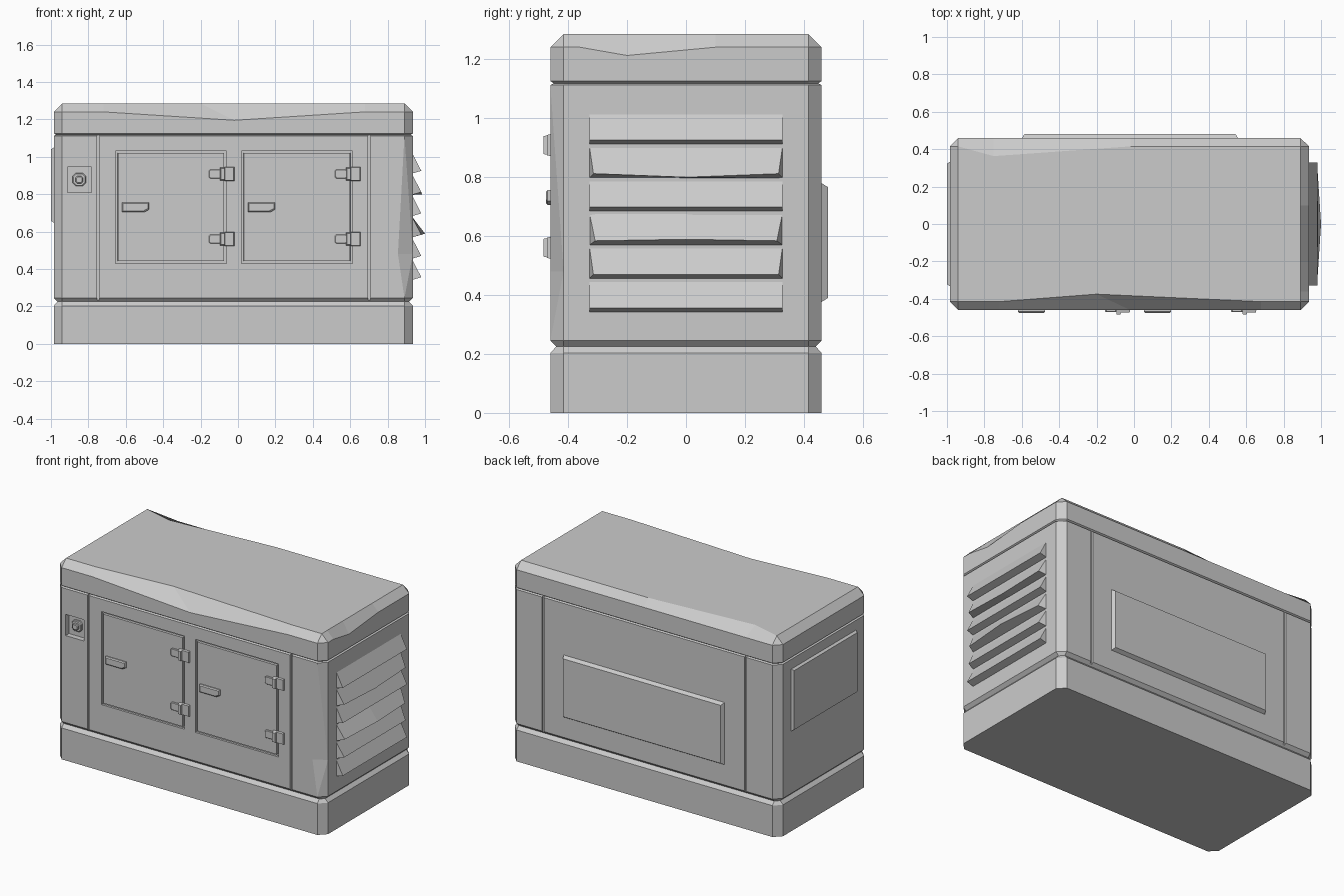
import bpy, bmesh, math

if "Cube" in bpy.data.objects:
    bpy.data.objects.remove(bpy.data.objects["Cube"])

XL, XR, Y, C = -0.985, 0.935, 0.46, 0.045   # cabinet footprint and corner chamfer


def finish(name, bm):
    bmesh.ops.remove_doubles(bm, verts=bm.verts, dist=1e-4)
    bmesh.ops.recalc_face_normals(bm, faces=bm.faces)
    me = bpy.data.meshes.new(name)
    bm.to_mesh(me)
    bm.free()
    ob = bpy.data.objects.new(name, me)
    bpy.context.scene.collection.objects.link(ob)
    return ob


def ring(z, i=0.0, front=(), right=(), back=(), left=()):
    """Chamfered rectangle; extra points are (position, inset, dz) on each side."""
    p = [(XL + C, -Y + i, z)] + [(a, -Y + d, z + h) for a, d, h in front] + [(XR - C, -Y + i, z)]
    p += [(XR - i, -Y + C, z)] + [(XR - d, a, z + h) for a, d, h in right] + [(XR - i, Y - C, z)]
    p += [(XR - C, Y - i, z)] + [(a, Y - d, z + h) for a, d, h in back] + [(XL + C, Y - i, z)]
    p += [(XL + i, Y - C, z), (XL + i, -Y + C, z)]
    return p


def loft(name, rings):
    bm = bmesh.new()
    rs = [[bm.verts.new(p) for p in r] for r in rings]
    for a, b in zip(rs, rs[1:]):
        for k in range(len(a)):
            n = (k + 1) % len(a)
            bm.faces.new((a[k], a[n], b[n], b[k]))
    bm.faces.new(rs[0][::-1])
    bm.faces.new(rs[-1])
    return finish(name, bm)


def add_box(bm, lo, hi, axis=1, sign=-1, inset=0.0):
    """Box whose outer face (axis, sign) is shrunk by inset."""
    vs = bmesh.ops.create_cube(bm, size=1)["verts"]
    for v in vs:
        side = [1 if c > 0 else -1 for c in v.co]
        for k in range(3):
            v.co[k] = hi[k] if side[k] > 0 else lo[k]
            if side[axis] == sign and k != axis:
                v.co[k] -= side[k] * inset


def box(name, lo, hi, axis=1, sign=-1, inset=0.0):
    bm = bmesh.new()
    add_box(bm, lo, hi, axis, sign, inset)
    return finish(name, bm)


def prism(name, pts, y0, y1, inset=0.0):
    """XZ outline extruded towards the front, outer face narrowed by inset."""
    cx = (min(p[0] for p in pts) + max(p[0] for p in pts)) / 2
    cz = (min(p[1] for p in pts) + max(p[1] for p in pts)) / 2
    sgn = lambda v: math.copysign(inset, v)
    return loft(name, [[(x, y0, z) for x, z in pts],
                       [(x, y1 + inset, z) for x, z in pts],
                       [(x - sgn(x - cx), y1, z - sgn(z - cz)) for x, z in pts]])


def octagon(x0, x1, z0, z1, c):
    return [(x0 + c, z0), (x1 - c, z0), (x1, z0 + c), (x1, z1 - c),
            (x1 - c, z1), (x0 + c, z1), (x0, z1 - c), (x0, z0 + c)]


# Base plinth
loft("base", [ring(0), ring(0.203), ring(0.225, 0.02)])

# Main cabinet, with the uneven front right corner
mid = ring(0.48)
mid[1] = (0.855, -Y, 0.48)
body = loft("cabinet", [ring(0.225, 0.02), ring(0.245), mid, ring(1.112),
                        ring(1.117, 0.012), ring(1.12, 0.012)])

# Grooves, door openings and switch recess cut from the cabinet
DOORS = [(-0.655, -0.062), (0.018, 0.612)]
bm = bmesh.new()
for s in (-1, 1):
    for gx in (-0.748, 0.702):
        y0, y1 = sorted((s * (Y - 0.012), s * (Y + 0.1)))
        add_box(bm, (gx - 0.007, y0, 0.235), (gx + 0.007, y1, 1.15))
for x0, x1 in DOORS:
    add_box(bm, (x0, -0.6, 0.43), (x1, -Y + 0.014, 1.032))
add_box(bm, (-0.912, -0.6, 0.808), (-0.782, -Y + 0.035, 0.945))
cutter = finish("cutter", bm)
cutter.hide_render = True
tri = body.modifiers.new("tri", "TRIANGULATE")
mod = body.modifiers.new("cut", "BOOLEAN")
mod.object, mod.solver = cutter, "EXACT"
bpy.context.view_layer.objects.active = body
body.select_set(True)
for m in ("tri", "cut"):
    bpy.ops.object.modifier_apply(modifier=m)
bpy.data.objects.remove(cutter)

# Lid with its slightly uneven chamfer
fx, ry, bx = (-0.72, -0.1, 0.68), (-0.36, -0.2, 0.1), (-0.02, -0.75)


def plain(i):
    return [[(a, i, 0) for a in s] for s in (fx, ry, bx)]


f, r, b = plain(0)
f[1] = (-0.02, 0, -0.045)
r[1] = (-0.2, 0, -0.028)
tf, tr, tb = plain(C)
tf[1] = (-0.2, 0.085, 0)
tb[1] = (-0.75, 0.097, 0)
loft("lid", [ring(1.117, 0.012, *plain(0.012)), ring(1.125, 0, *plain(0)),
             ring(1.24, 0, f, r, b), ring(1.285, C, tf, tr, tb)])

# Doors with handles and hinges
for n, (x0, x1) in enumerate(DOORS, 1):
    g = 0.011
    box(f"door_{n}", (x0 + g, -Y, 0.43 + g), (x1 - g, -Y + 0.02, 1.032 - g), inset=0.002)
    hx = x0 + 0.035
    prism(f"handle_{n}", [(hx, 0.705), (hx + 0.122, 0.705), (hx + 0.145, 0.718),
                          (hx + 0.145, 0.755), (hx, 0.755)], -Y, -0.475, 0.006)
    for m, z in enumerate((0.56, 0.908), 1):
        e = x1 + 0.042
        prism(f"hinge_leaf_{n}_{m}", octagon(e - 0.135, e - 0.07, z - 0.025, z + 0.025, 0.008),
              -Y, -0.47, 0.003)
        box(f"hinge_knuckle_{n}_{m}", (e - 0.077, -0.484, z - 0.035),
            (e - 0.047, -Y, z + 0.035), inset=0.005)
        box(f"hinge_plate_{n}_{m}", (e - 0.052, -0.472, z - 0.037),
            (e, -Y, z + 0.037), inset=0.003)

# Switch in its recess
prism("switch_collar", octagon(-0.884, -0.814, 0.843, 0.912, 0.016), -0.424, -0.44, 0.004)
prism("switch_button", octagon(-0.868, -0.83, 0.858, 0.896, 0.008), -0.43, -0.456, 0.004)

# Louver blades on the right end: (tip end inset, tip bulge, tip drop) for each
BLADES = [(0, 0, 0), (0.014, 0.004, 0.012), (0, 0, 0),
          (0.02, 0.02, -0.005), (0.014, 0, 0), (0, 0, 0)]
for n, (e, bulge, drop) in enumerate(BLADES):
    top = 1.022 - n * 0.1138
    low = top - 0.112
    sections = []
    for y, t, dx, dz in ((-0.328, -0.328 + e, 0, 0), (0, 0, bulge, -drop), (0.328, 0.328 - e, 0, 0)):
        sections.append([(XR - 0.005, y, top), (0.98 + dx, t, low + 0.015 + dz), (XR - 0.005, y, low)])
    loft(f"louver_{n + 1}", sections)

# Raised panels on the back and the left end
box("back_panel", (-0.605, Y - 0.01, 0.37), (0.562, 0.482, 0.785), 1, 1, 0.02)
box("left_panel", (-1.0, -0.335, 0.645), (XL + 0.005, 0.335, 1.052), 0, -1, 0.012)
